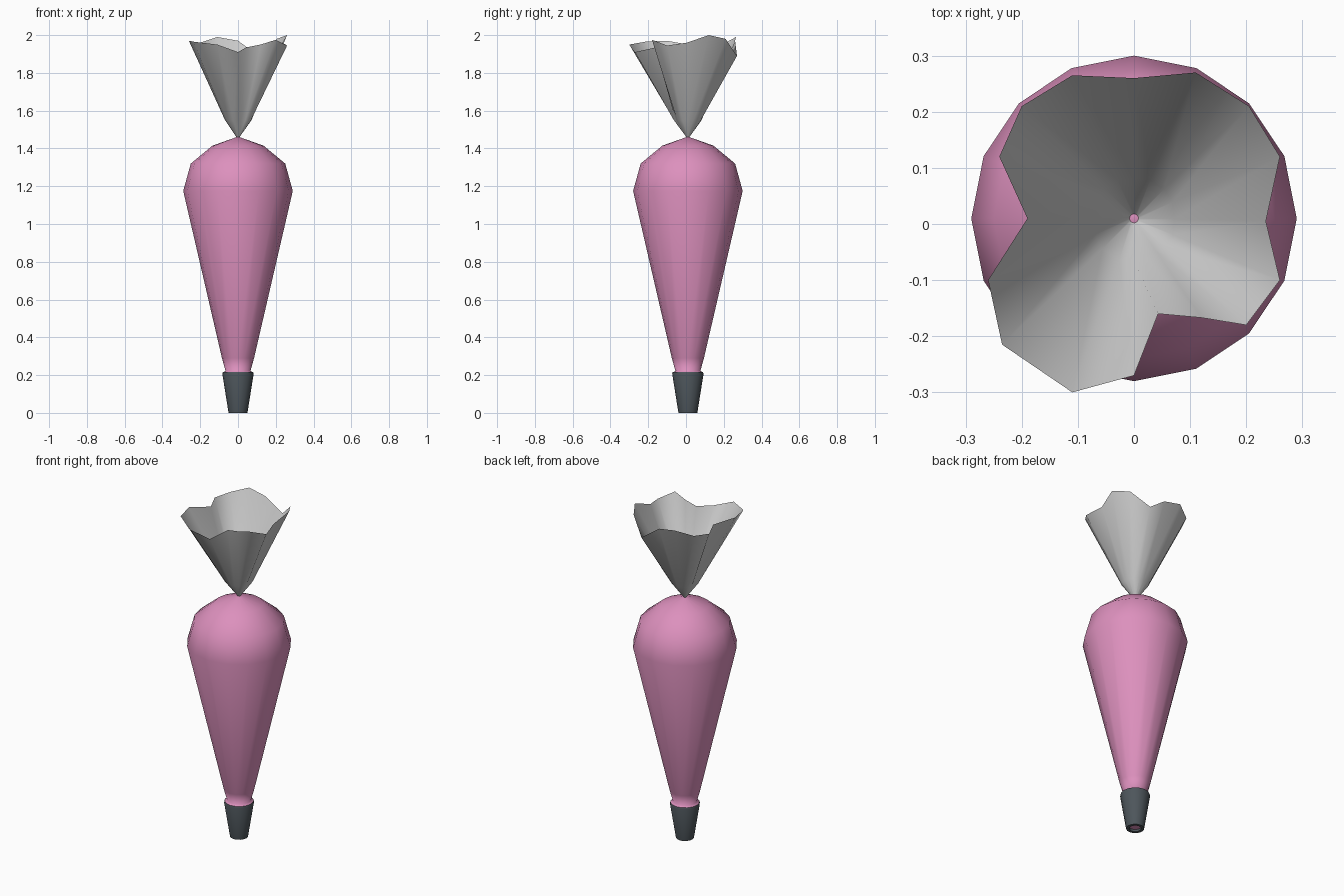
import bpy, bmesh
from math import sin, cos, pi, radians
from mathutils import Vector

cube = bpy.data.objects.get("Cube")
if cube:
    bpy.data.objects.remove(cube, do_unlink=True)

SIDES = 16
AXIS_Y = 0.01


def material(name, color):
    m = bpy.data.materials.new(name)
    m.use_nodes = True
    m.diffuse_color = (*color, 1)
    m.node_tree.nodes["Principled BSDF"].inputs["Base Color"].default_value = (*color, 1)
    return m


pink = material("icing pink", (0.72, 0.28, 0.51))
paper = material("paper grey", (0.62, 0.62, 0.62))
metal = material("dark metal", (0.075, 0.092, 0.105))


def build(name, rings, mat, angle, cap_start=False, cap_end=False):
    """Join rings of points, listed bottom to top, into one skin."""
    bm = bmesh.new()
    loops = [[bm.verts.new(p) for p in ring] for ring in rings]
    n = len(loops[0])
    for low, high in zip(loops, loops[1:]):
        for i in range(n):
            j = (i + 1) % n
            bm.faces.new((low[i], low[j], high[j], high[i]))
    if cap_start:
        bm.faces.new(loops[0][::-1])
    if cap_end:
        bm.faces.new(loops[-1])
    mesh = bpy.data.meshes.new(name)
    bm.to_mesh(mesh)
    bm.free()
    mesh.materials.append(mat)
    ob = bpy.data.objects.new(name, mesh)
    bpy.context.collection.objects.link(ob)
    bpy.ops.object.select_all(action="DESELECT")
    ob.select_set(True)
    bpy.context.view_layer.objects.active = ob
    bpy.ops.object.shade_smooth_by_angle(angle=radians(angle))
    return ob


def circle(r, z):
    steps = [2 * pi * i / SIDES for i in range(SIDES)]
    return [(r * cos(a), AXIS_Y + r * sin(a), z) for a in steps]


def lathe(name, profile, mat, angle, **caps):
    return build(name, [circle(r, z) for r, z in profile], mat, angle, **caps)


# Filled bag: small flare at the nozzle, long taper, rounded shoulder
lathe("icing_bag",
      [(0.08, 0.215), (0.066, 0.222), (0.085, 0.29), (0.29, 1.175),
       (0.25, 1.32), (0.135, 1.415), (0.008, 1.46)],
      pink, 80, cap_end=True)

# Nozzle: hollow tapered tube with a thin upper lip
lathe("nozzle",
      [(0.03, 0.02), (0.033, 0), (0.05, 0), (0.083, 0.207), (0.08, 0.216)],
      metal, 30)

# Icing showing inside the nozzle mouth
lathe("nozzle_icing", [(0.031, 0.012), (0.03, 0.03)], pink, 30,
      cap_start=True, cap_end=True)

# Gathered paper top: uneven pleated rim drawn in to the tied neck
rim = [(0.235, 0.005, 1.96), (0.26, 0.12, 2.0), (0.205, 0.21, 1.98),
       (0.11, 0.27, 1.89), (0, 0.26, 1.97), (-0.11, 0.265, 1.99),
       (-0.2, 0.21, 1.96), (-0.24, 0.12, 1.95), (-0.19, 0.01, 1.95),
       (-0.26, -0.1, 1.97), (-0.235, -0.215, 1.965), (-0.11, -0.3, 1.95),
       (0, -0.27, 1.91), (0.043, -0.16, 1.935), (0.12, -0.167, 1.95),
       (0.2, -0.18, 1.975), (0.26, -0.1, 1.945)]


def gathered(base, share, z):
    """Ring following the rim's directions, with less of its pleating."""
    ring = []
    for x, y, _ in rim:
        d = Vector((x, y - AXIS_Y))
        p = d.normalized() * (base + share * d.length)
        ring.append((p.x, AXIS_Y + p.y, z))
    return ring


build("gathered_top", [gathered(0.008, 0, 1.46), gathered(0.055, 0.07, 1.55), rim],
      paper, 80)
